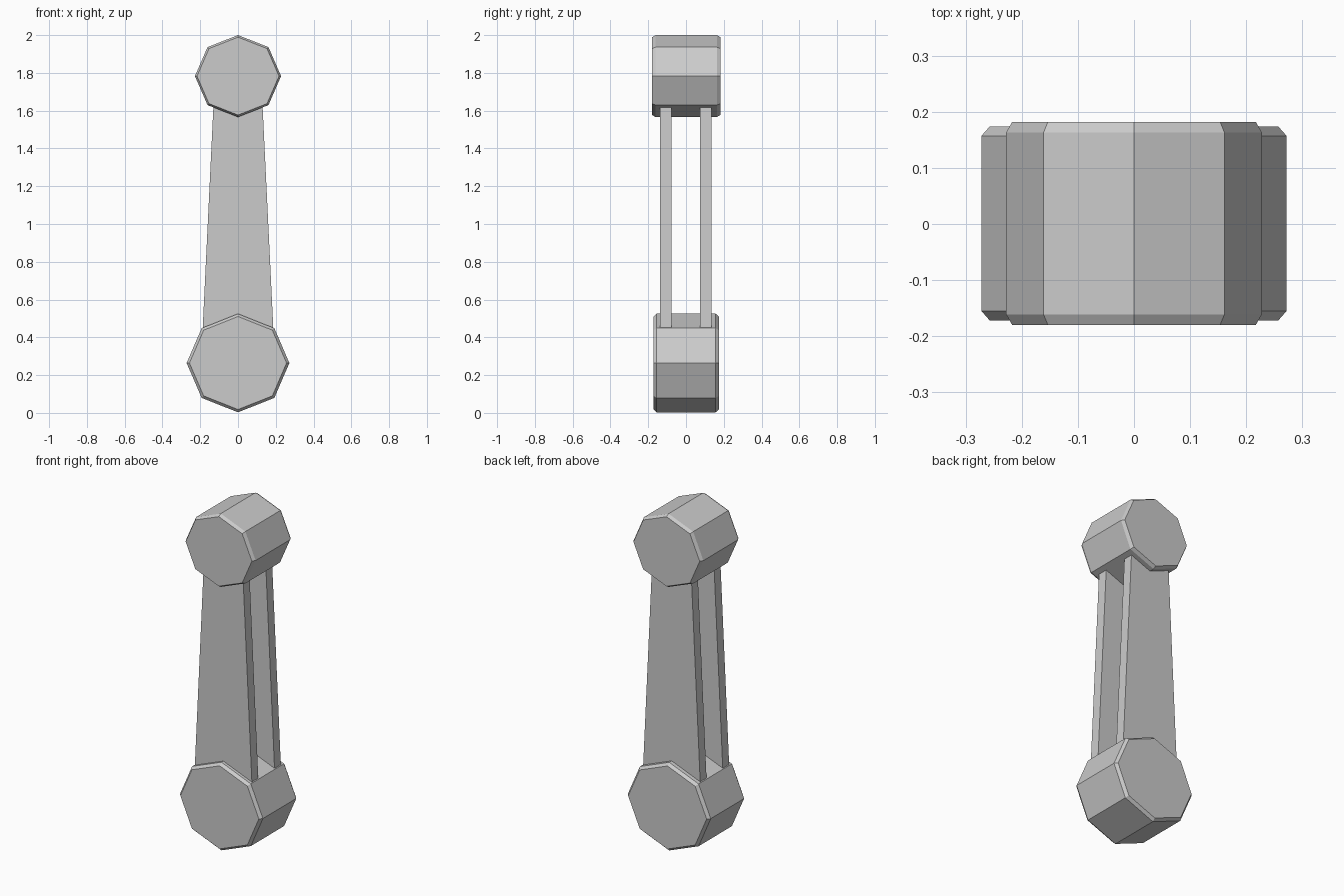
import bpy, math

if "Cube" in bpy.data.objects:
    bpy.data.objects.remove(bpy.data.objects["Cube"])


def loft(name, rings):
    """Build a closed solid from matching rings of points."""
    n = len(rings[0])
    verts = [p for ring in rings for p in ring]
    faces = [tuple(range(n))[::-1],
             tuple(range(n * (len(rings) - 1), n * len(rings)))]
    for r in range(len(rings) - 1):
        for i in range(n):
            j = (i + 1) % n
            faces.append((r * n + i, r * n + j, (r + 1) * n + j, (r + 1) * n + i))
    mesh = bpy.data.meshes.new(name)
    mesh.from_pydata(verts, [], faces)
    # the rings run counter-clockwise seen from the front, so turn faces outward
    mesh.flip_normals()
    obj = bpy.data.objects.new(name, mesh)
    bpy.context.collection.objects.link(obj)
    return obj


def hub(name, z, rx, rz, half, inset, chamfer):
    """Eight-sided drum along y with chamfered rims."""
    def ring(y, d):
        return [((rx - d) * math.cos(i * math.pi / 4), y + 0.001,
                 z + (rz - d) * math.sin(i * math.pi / 4)) for i in range(8)]
    return loft(name, [ring(-half, inset), ring(-half + chamfer, 0),
                       ring(half - chamfer, 0), ring(half, inset)])


# End hubs
hub("upper_hub", 1.783, 0.228, 0.217, 0.181, 0.011, 0.019)
hub("lower_hub", 0.264, 0.272, 0.261, 0.173, 0.015, 0.017)

# Pair of tapered side plates, running into both hubs
for side, y0, y1 in (("front", -0.137, -0.077), ("back", 0.075, 0.134)):
    loft(side + "_plate",
         [[(-0.194, y, 0.30), (0.194, y, 0.30), (0.124, y, 1.75), (-0.124, y, 1.75)]
          for y in (y0, y1)])
